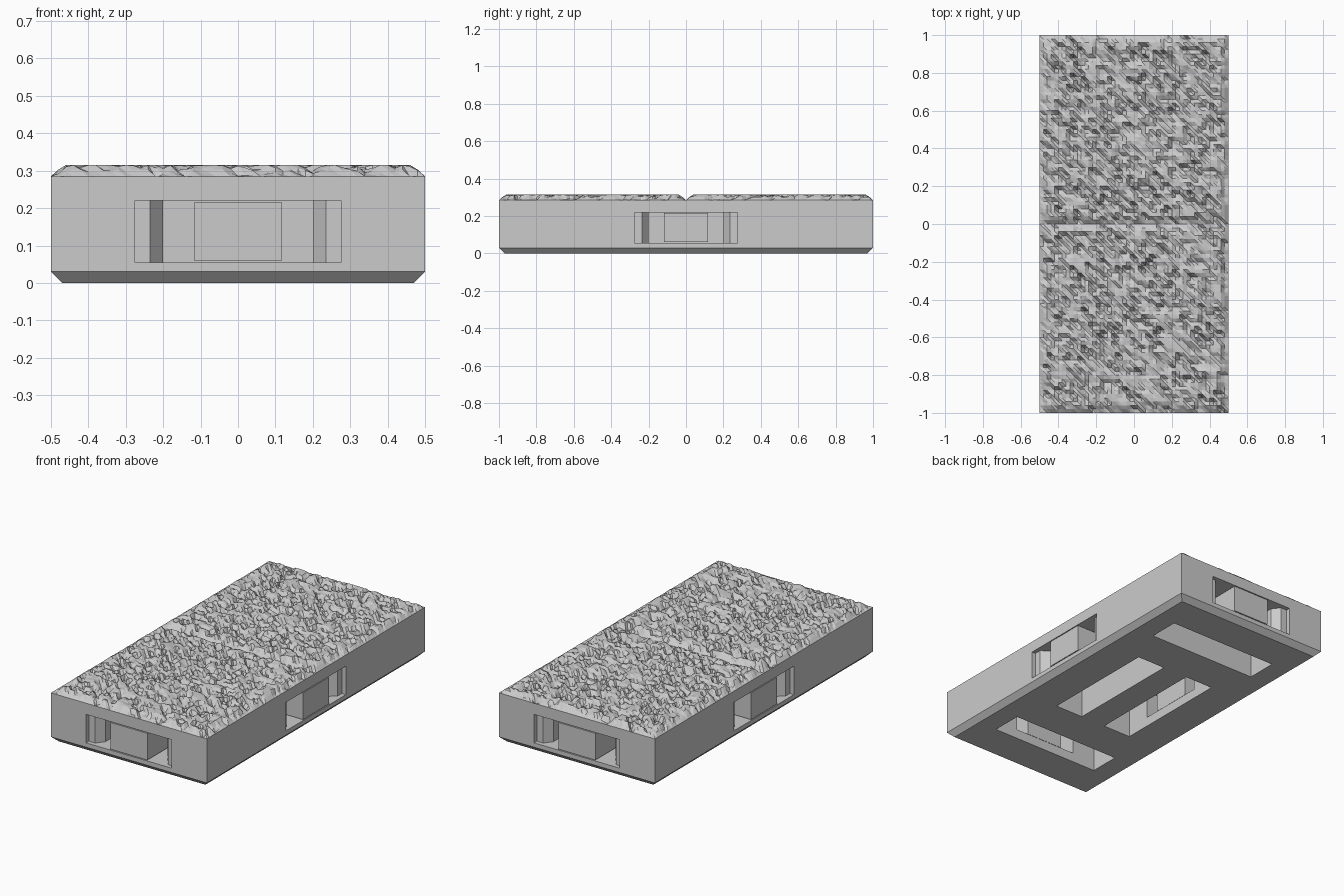
import bpy, bmesh, math, random
from mathutils import Vector, Matrix, noise

if "Cube" in bpy.data.objects:
    bpy.data.objects.remove(bpy.data.objects["Cube"])

random.seed(4)
stone = bpy.data.materials.new("stone grey")
stone.diffuse_color = (0.6, 0.6, 0.6, 1)
stone.use_nodes = True
stone.node_tree.nodes["Principled BSDF"].inputs["Base Color"].default_value = stone.diffuse_color


def make_object(name, bm):
    bmesh.ops.recalc_face_normals(bm, faces=bm.faces[:])
    mesh = bpy.data.meshes.new(name)
    bm.to_mesh(mesh)
    bm.free()
    mesh.materials.append(stone)
    obj = bpy.data.objects.new(name, mesh)
    bpy.context.collection.objects.link(obj)
    return obj


def prism(bm, points, z0, z1, matrix=Matrix()):
    """Extrude a plan outline from z0 to z1."""
    face = bm.faces.new([bm.verts.new(matrix @ Vector((x, y, z0))) for x, y in points])
    top = bmesh.ops.extrude_face_region(bm, geom=[face])["geom"]
    bmesh.ops.translate(bm, vec=(0, 0, z1 - z0),
                        verts=[v for v in top if isinstance(v, bmesh.types.BMVert)])


def rect(x0, x1, y0, y1):
    return [(x0, y0), (x1, y0), (x1, y1), (x0, y1)]


# Base slab with a chamfered foot
BODY_TOP = 0.25
bm = bmesh.new()
rings = []
for z, inset in ((0, 0.03), (0.03, 0), (BODY_TOP, 0)):
    a, b = 0.5 - inset, 1 - inset
    rings.append([bm.verts.new((x, y, z)) for x, y in rect(-a, a, -b, b)])
bm.faces.new(rings[0])
bm.faces.new(rings[-1])
for low, high in zip(rings, rings[1:]):
    for i in range(4):
        j = (i + 1) % 4
        bm.faces.new((low[i], low[j], high[j], high[i]))
base = make_object("base", bm)

# Clip ports on four sides, each opening into a slot through the underside
half = [(0.275, -0.02), (0.275, 0.025), (0.235, 0.025), (0.2, 0.07), (0.2, 0.25)]
port = half + [(-x, y) for x, y in reversed(half)]
for k, reach in enumerate((1, 0.5, 1, 0.5)):
    side = Matrix.Rotation(k * math.pi / 2, 4, 'Z') @ Matrix.Translation((0, -reach, 0))
    for name, outline, z0, z1 in (("port_cutter", port, 0.055, 0.22),
                                  ("slot_cutter", rect(-0.35, 0.35, 0.24, 0.42), -0.05, 0.2203)):
        bm = bmesh.new()
        prism(bm, outline, z0, z1, side)
        cutter = make_object(name, bm)
        cutter.hide_render = True
        cutter.hide_set(True)
        mod = base.modifiers.new(name, 'BOOLEAN')
        mod.operation, mod.solver, mod.object = 'DIFFERENCE', 'EXACT', cutter
    # Support block inside the port
    bm = bmesh.new()
    prism(bm, rect(-0.118, 0.118, 0, 0.235), 0.06, 0.215, side)
    make_object("port_block", bm)

# Apply the cuts and remove the helpers
cut = bpy.data.meshes.new_from_object(base.evaluated_get(bpy.context.evaluated_depsgraph_get()))
base.modifiers.clear()
base.data = cut
for obj in list(bpy.data.objects):
    if "cutter" in obj.name:
        bpy.data.objects.remove(obj)

# Open the slab where the stone surface closes it
bm = bmesh.new()
bm.from_mesh(cut)
bmesh.ops.delete(bm, geom=[f for f in bm.faces if f.normal.z > 0.9
                           and f.calc_center_median().z > BODY_TOP - 0.001], context='FACES')
bm.to_mesh(cut)
bm.free()


# Rough stone top: two chipped square flags with bevelled rims and a joint
RIM, TOP, NX, NY = 0.285, 0.315, 50, 100


def stone_height(x, y):
    along, across = (x - y) * 0.7, (x + y) * 0.7
    streak = noise.noise(Vector((along * 9, across * 26, 2)))
    chip = noise.noise(Vector((x * 22, y * 22, 9)))
    depth = 0.005 + 0.022 * streak + 0.018 * chip + random.uniform(-0.007, 0.010)
    if random.random() < 0.10:
        depth += random.uniform(0.008, 0.025)
    edge = min(0.5 - abs(x), 1 - abs(y), abs(y))
    if edge < 0.001:
        return RIM
    if edge < 0.021:
        limit = RIM + 0.018
        return min(limit, max(0.268, limit - max(0, depth) * 0.8))
    return min(TOP, max(0.268, TOP - depth))


bm = bmesh.new()
grid = [[bm.verts.new((-0.5 + i / NX, -1 + 2 * j / NY,
                       stone_height(-0.5 + i / NX, -1 + 2 * j / NY)))
         for i in range(NX + 1)] for j in range(NY + 1)]
for j in range(NY):
    for i in range(NX):
        a, b, c, d = grid[j][i], grid[j][i + 1], grid[j + 1][i + 1], grid[j + 1][i]
        bm.faces.new((a, b, d))
        bm.faces.new((b, c, d))
# Skirt down to the slab
rim = [e for e in bm.edges if e.is_boundary]
skirt = bmesh.ops.extrude_edge_only(bm, edges=rim)["geom"]
for v in skirt:
    if isinstance(v, bmesh.types.BMVert):
        v.co.z = BODY_TOP
bmesh.ops.dissolve_limit(bm, angle_limit=0.01, verts=bm.verts[:], edges=bm.edges[:])
make_object("stone_top", bm)
